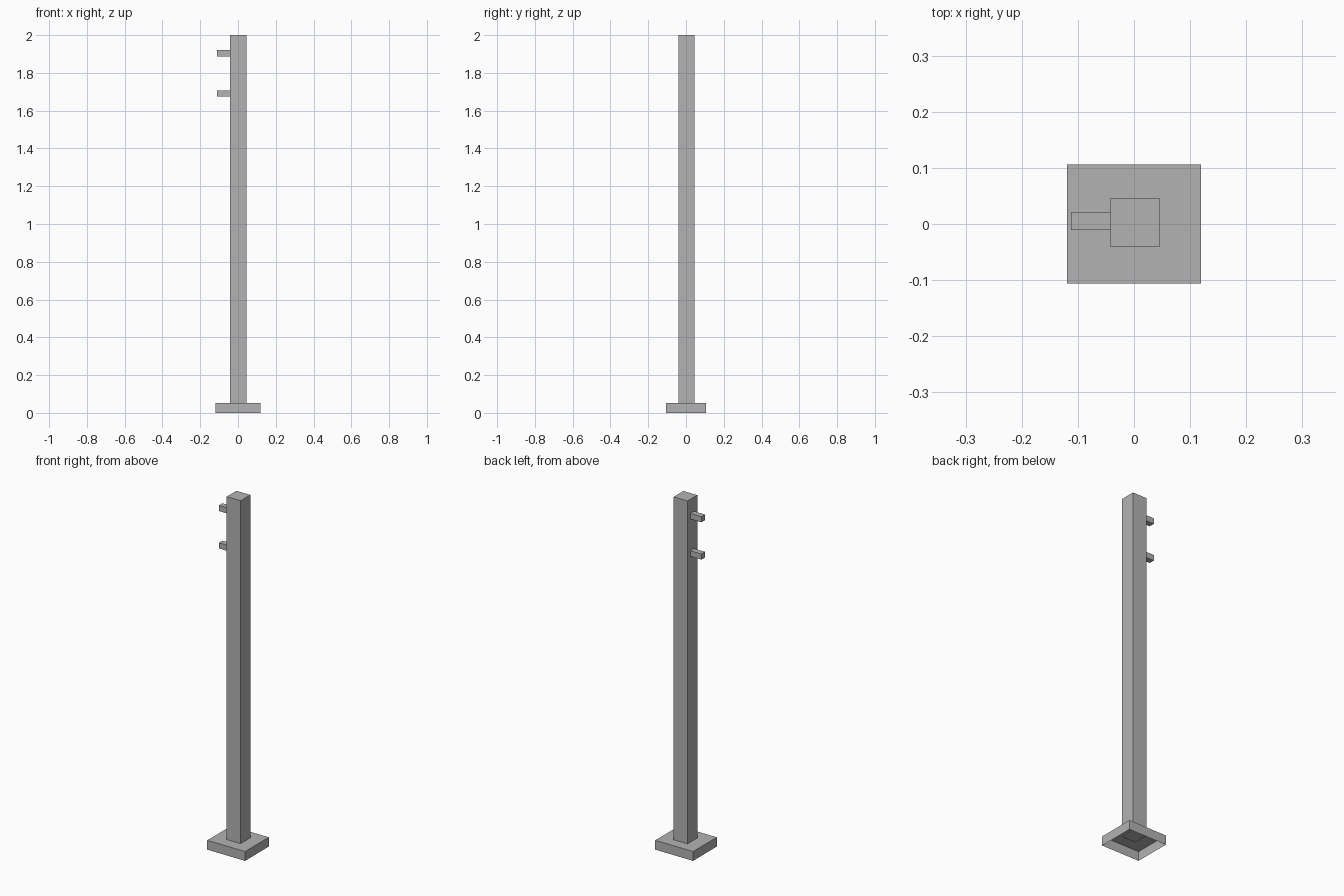
import bpy
import bmesh

if "Cube" in bpy.data.objects:
    bpy.data.objects.remove(bpy.data.objects["Cube"])

# Dark grey metal
metal = bpy.data.materials.new("dark_metal")
metal.diffuse_color = (0.45, 0.45, 0.45, 1)
metal.use_nodes = True
metal.node_tree.nodes["Principled BSDF"].inputs["Base Color"].default_value = metal.diffuse_color


def box(name, lo, hi, open_dir=None):
    """Box between two corners; open_dir removes the face with that normal."""
    bm = bmesh.new()
    bmesh.ops.create_cube(bm, size=1)
    for v in bm.verts:
        v.co = [lo[i] if v.co[i] < 0 else hi[i] for i in range(3)]
    bm.normal_update()
    if open_dir:
        hit = [f for f in bm.faces
               if sum(a * b for a, b in zip(f.normal, open_dir)) > 0.9]
        bmesh.ops.delete(bm, geom=hit, context='FACES_ONLY')
    mesh = bpy.data.meshes.new(name)
    bm.to_mesh(mesh)
    bm.free()
    mesh.materials.append(metal)
    obj = bpy.data.objects.new(name, mesh)
    bpy.context.collection.objects.link(obj)
    return obj


BASE_TOP = 0.053

# Foot plate: a thin shell, open underneath
box("foot_plate", (-0.119, -0.106, 0), (0.119, 0.106, BASE_TOP), (0, 0, -1))

# Square post, its foot just piercing the plate
box("post", (-0.042, -0.041, BASE_TOP - 0.004), (0.045, 0.046, 2.0))

# Two hinge pegs on the left side, open where they meet the post
for name, z in (("lower_peg", 1.692), ("upper_peg", 1.904)):
    box(name, (-0.112, -0.011, z - 0.016), (-0.042, 0.021, z + 0.016), (1, 0, 0))
